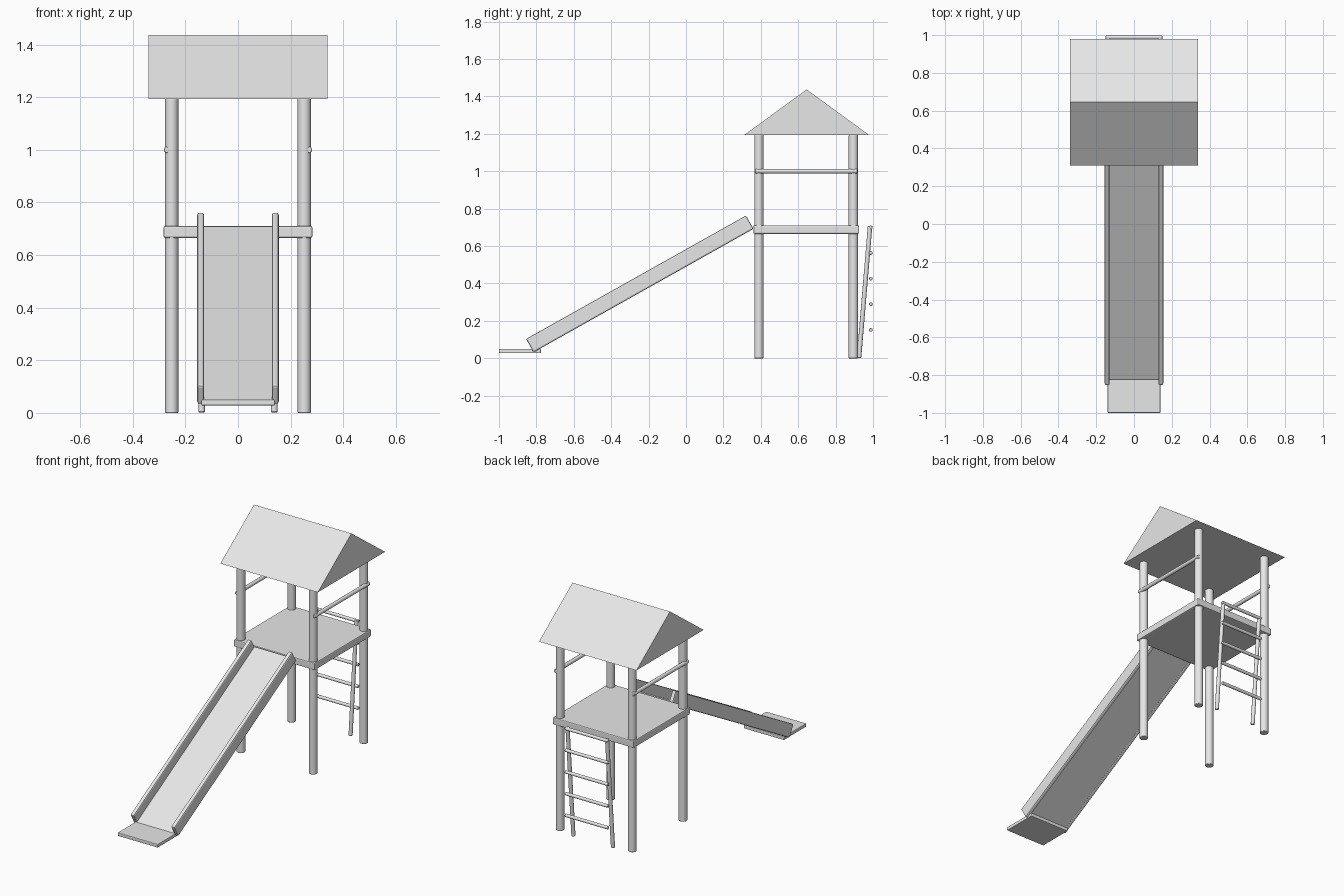
import bpy, bmesh, math
from mathutils import Vector, Matrix

old = bpy.data.objects.get("Cube")
if old:
    bpy.data.objects.remove(old, do_unlink=True)

GREY = (0.8, 0.8, 0.8, 1)
mat = bpy.data.materials.new("light grey")
mat.use_nodes = True
mat.diffuse_color = GREY
mat.node_tree.nodes["Principled BSDF"].inputs["Base Color"].default_value = GREY


def finish(name, bm, bevel=0, smooth=False):
    mesh = bpy.data.meshes.new(name)
    bmesh.ops.recalc_face_normals(bm, faces=bm.faces)
    bm.to_mesh(mesh)
    bm.free()
    mesh.materials.append(mat)
    obj = bpy.data.objects.new(name, mesh)
    bpy.context.collection.objects.link(obj)
    if bevel:
        mod = obj.modifiers.new("soft edges", 'BEVEL')
        mod.width = bevel
        mod.segments = 2
        mod.limit_method = 'ANGLE'
    if smooth:
        bpy.ops.object.select_all(action='DESELECT')
        obj.select_set(True)
        bpy.context.view_layer.objects.active = obj
        bpy.ops.object.shade_smooth_by_angle(angle=math.radians(40))
    return obj


def box(name, center, size, tilt=0, bevel=0.004):
    bm = bmesh.new()
    bmesh.ops.create_cube(bm, size=1)
    bm.transform(Matrix.Translation(center) @ Matrix.Rotation(tilt, 4, 'X')
                 @ Matrix.Diagonal((*size, 1)))
    return finish(name, bm, bevel)


def rod(name, start, end, radius, sides=24, bevel=0.003):
    a, b = Vector(start), Vector(end)
    turn = (b - a).to_track_quat('Z', 'Y').to_matrix().to_4x4()
    bm = bmesh.new()
    bmesh.ops.create_cone(bm, cap_ends=True, segments=sides, radius1=radius,
                          radius2=radius, depth=(b - a).length)
    bm.transform(Matrix.Translation((a + b) / 2) @ turn)
    return finish(name, bm, bevel, smooth=True)


SIDES = (("left", 1), ("right", -1))
TOWER_Y = 0.643

# Tower: posts, deck and handrails
for side, s in SIDES:
    for end, y in (("front", 0.39), ("back", 0.895)):
        rod(f"{end}_{side}_post", (s * 0.252, y, 0), (s * 0.252, y, 1.195), 0.025)
    rod(f"{side}_handrail", (s * 0.27, 0.37, 1), (s * 0.27, 0.917, 1), 0.012, 16)
box("deck", (0, TOWER_Y, 0.688), (0.565, 0.565, 0.045), bevel=0.006)

# Gabled roof, a closed prism
bm = bmesh.new()
gable = [(0.31, 1.193), (0.98, 1.193), (0.645, 1.437)]
face = bm.faces.new([bm.verts.new((-0.34, y, z)) for y, z in gable])
ext = bmesh.ops.extrude_face_region(bm, geom=[face])
bmesh.ops.translate(bm, vec=(0.68, 0, 0),
                    verts=[v for v in ext["geom"] if isinstance(v, bmesh.types.BMVert)])
finish("roof", bm)

# Slide: bed and side walls share the tilted lower edge
low, high = Vector((0, -0.815, 0.032)), Vector((0, 0.361, 0.692))
run = high - low
tilt = math.atan2(run.z, run.y)
normal = Vector((0, -math.sin(tilt), math.cos(tilt)))
middle = (low + high) / 2
box("slide_bed", middle + normal * 0.011, (0.27, run.length, 0.02), tilt)
for side, s in SIDES:
    box(f"{side}_slide_wall", middle + normal * 0.041 + Vector((s * 0.142, 0, 0)),
        (0.026, run.length, 0.082), tilt, 0.008)
box("slide_exit", (0, -0.888, 0.039), (0.28, 0.224, 0.022))

# Ladder: leaning rails with upright row of rungs
for side, s in SIDES:
    rod(f"{side}_ladder_rail", (s * 0.138, 0.925, 0.002), (s * 0.138, 0.984, 0.708), 0.012, 16)
for i in range(5):
    z = 0.152 + 0.137 * i
    rod(f"rung_{i + 1}", (-0.15, 0.988, z), (0.15, 0.988, z), 0.01, 16)
